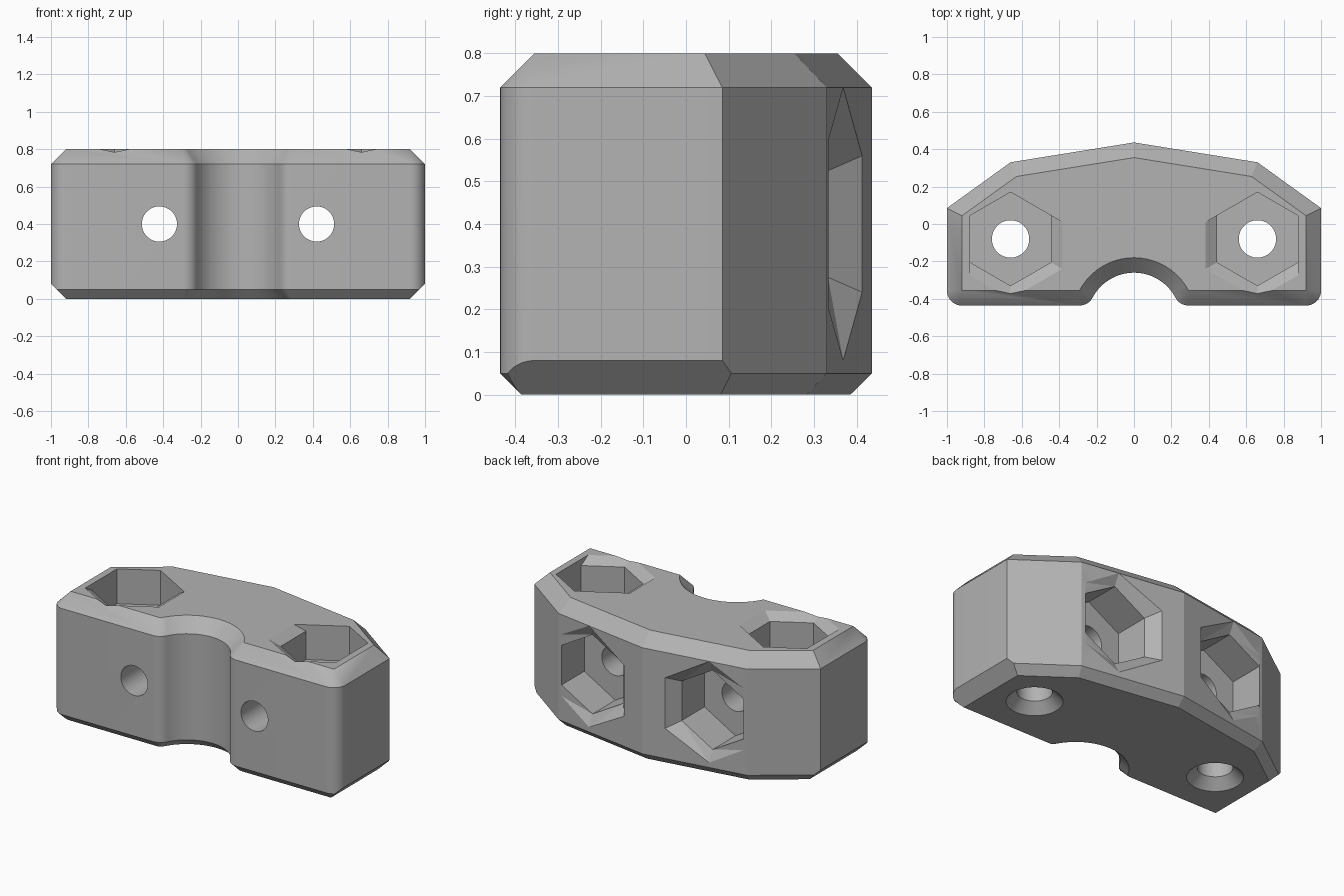
import bpy, bmesh
from math import sin, cos, pi, radians, atan2
from mathutils import Vector

cube = bpy.data.objects.get("Cube")
if cube:
    bpy.data.objects.remove(cube, do_unlink=True)

grey = bpy.data.materials.new("mid_grey")
grey.use_nodes = True
grey.diffuse_color = (0.45, 0.45, 0.45, 1)
grey.node_tree.nodes["Principled BSDF"].inputs["Base Color"].default_value = grey.diffuse_color

HEIGHT, FRONT, ROUND = 0.8, -0.436, 0.08


def make_object(name, bm):
    bmesh.ops.recalc_face_normals(bm, faces=bm.faces)
    mesh = bpy.data.meshes.new(name)
    bm.to_mesh(mesh)
    bm.free()
    mesh.materials.append(grey)
    obj = bpy.data.objects.new(name, mesh)
    bpy.context.collection.objects.link(obj)
    return obj


def arc(cx, cy, r, start, end, n):
    return [Vector((cx + r * cos(start + (end - start) * i / n),
                    cy + r * sin(start + (end - start) * i / n))) for i in range(n + 1)]


def inset_corner(before, p, after, d):
    """Move a sharp corner inward so both its edges shift by d."""
    a, b = (p - before).normalized(), (after - p).normalized()
    na, nb = Vector((-a.y, a.x)), Vector((-b.y, b.x))
    return p + (na + nb) * d / (1 + na.dot(nb))


def outline(d):
    """Plan outline inset by d: notch, rounded front corners, faceted back."""
    notch_y, fx, fy = -0.51, 0.292, FRONT + ROUND
    t = atan2(fy - notch_y, fx)
    half = arc(0, notch_y, 0.25 + d, pi / 2, t, 10)
    half += arc(fx, fy, ROUND - d, t + pi, 1.5 * pi, 8)
    half += arc(1 - ROUND, fy, ROUND - d, 1.5 * pi, 2 * pi, 10)
    back = [Vector(p) for p in ((1, FRONT), (1, 0.085), (0.66, 0.33), (0, 0.436), (-0.66, 0.33))]
    half += [inset_corner(back[i - 1], back[i], back[i + 1], d) for i in (1, 2, 3)]
    return half + [Vector((-p.x, p.y)) for p in reversed(half[1:-1])]


# Block lofted through chamfered levels
bm = bmesh.new()
rings = [[bm.verts.new((p.x, p.y, z)) for p in outline(d)]
         for z, d in ((0, 0.05), (0.05, 0), (HEIGHT - 0.08, 0), (HEIGHT, 0.08))]
for low, high in zip(rings, rings[1:]):
    for i in range(len(low)):
        bm.faces.new((low[i - 1], low[i], high[i], high[i - 1]))
bm.faces.new(rings[0])
bm.faces.new(rings[-1])
bmesh.ops.remove_doubles(bm, verts=bm.verts, dist=0.0005)
# Larger bottom chamfer on the two ends
for side in (1, -1):
    bmesh.ops.bisect_plane(bm, geom=bm.verts[:] + bm.edges[:] + bm.faces[:], dist=1e-5,
                           plane_co=(side, 0, 0.08), plane_no=(side, 0, -1), clear_outer=True)
    bmesh.ops.holes_fill(bm, edges=[e for e in bm.edges if e.is_boundary])
block = make_object("clamp_block", bm)


def cut(bm):
    cutter = make_object("cutter", bm)
    cutter.hide_render = True
    mod = block.modifiers.new("cut", 'BOOLEAN')
    mod.operation, mod.solver, mod.object = 'DIFFERENCE', 'EXACT', cutter
    bpy.context.view_layer.objects.active = block
    bpy.ops.object.modifier_apply(modifier=mod.name)
    bpy.data.objects.remove(cutter, do_unlink=True)


def cut_hull(points):
    bm = bmesh.new()
    for p in points:
        bm.verts.new(p)
    bmesh.ops.convex_hull(bm, input=bm.verts)
    bmesh.ops.dissolve_limit(bm, angle_limit=0.002, verts=bm.verts, edges=bm.edges)
    cut(bm)


def hexagon(reach):
    """Six-sided outline from the distance of each side to the centre."""
    pts = []
    for i in range(6):
        a, h, nxt = i * pi / 3, reach[i], reach[(i + 1) % 6]
        s = (nxt - h / 2) / sin(pi / 3)
        pts.append((h * cos(a) - s * sin(a), h * sin(a) + s * cos(a)))
    return pts


def ring(r, n=48):
    return [(r * cos(2 * pi * i / n), r * sin(2 * pi * i / n)) for i in range(n)]


S, L = 0.2165, 0.277
nut = hexagon([S] * 6)
top_mouth = hexagon([S, S, S, L, L, L])
back_mouth = hexagon([S, L, L, L, L, L])

for side in (1, -1):
    def upright(shape, z):
        return [(side * (0.66 + u), v - 0.08, z) for u, v in shape]

    def level(shape, y):
        return [(side * (0.42 + u), y, 0.4 + v) for u, v in shape]

    def on_back(shape, extra):
        return [(side * (0.42 + u), 0.436 - 0.1606 * (0.42 + u) + extra, 0.4 + v)
                for u, v in shape]

    # Vertical bolt hole, countersink and flared nut pocket
    cut_hull(upright(ring(0.1), -0.1) + upright(ring(0.1), 0.9))
    cut_hull(upright(ring(0.17), -0.01) + upright(ring(0.1), 0.06))
    cut_hull(upright(nut, 0.58) + upright(nut, 0.9))
    cut_hull(upright(nut, 0.76) + upright(top_mouth, 0.8) + upright(top_mouth, 0.9))
    # Horizontal bolt hole and flared nut pocket in the back
    cut_hull(level(ring(0.094), -0.6) + level(ring(0.094), 0.6))
    cut_hull(level(nut, 0.106) + level(nut, 0.6))
    cut_hull(level(nut, 0.333) + on_back(back_mouth, 0) + on_back(back_mouth, 0.1))

bpy.ops.object.select_all(action='DESELECT')
block.select_set(True)
bpy.context.view_layer.objects.active = block
bpy.ops.object.shade_smooth_by_angle(angle=radians(12))
